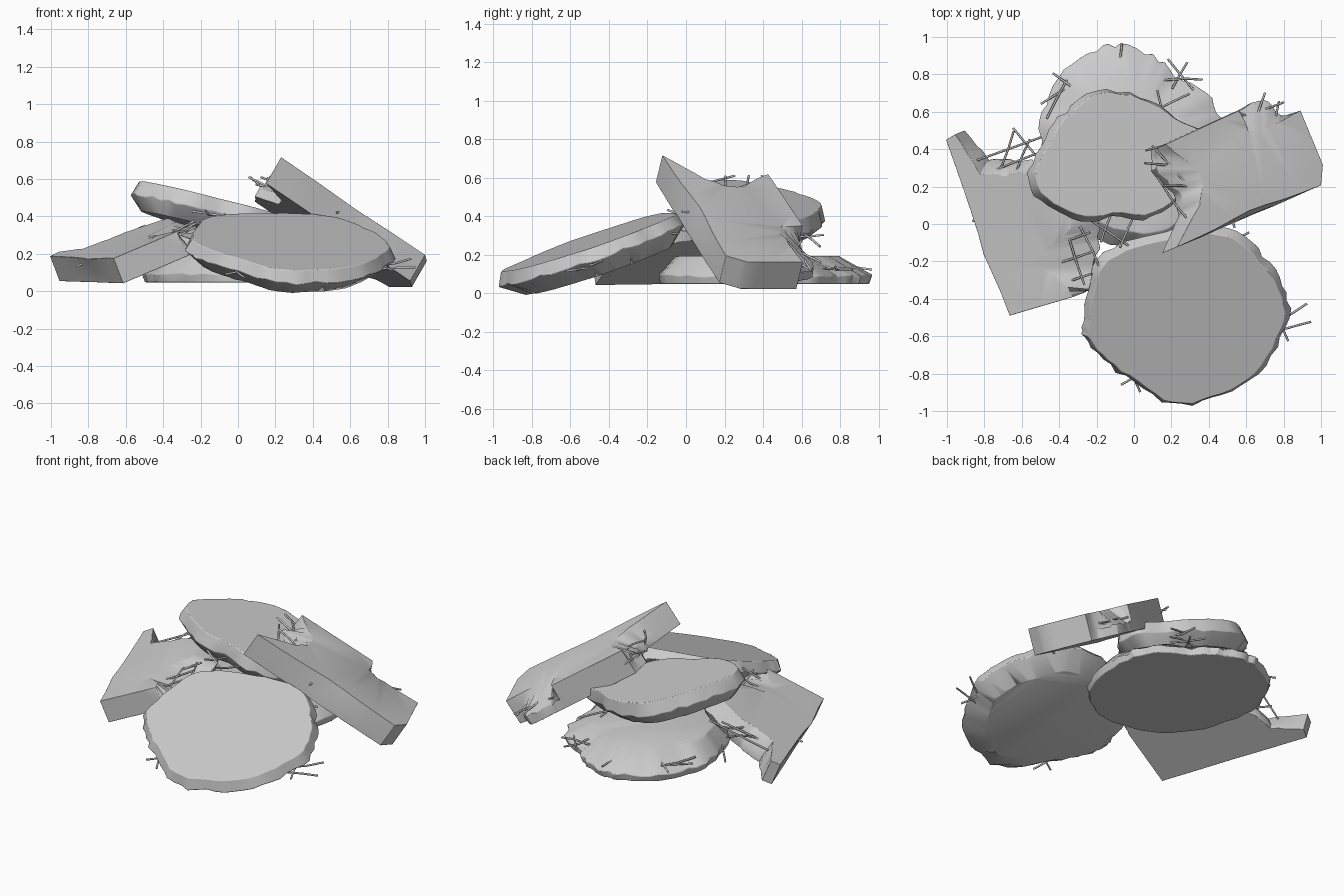
import bpy, bmesh, math, random
from mathutils import Vector
random.seed(4)

def plane_z(plane, x, y):
    x0, y0, z0, sx, sy = plane
    return z0 + sx * (x - x0) + sy * (y - y0)

def catmull(a, b, c, d, t):
    return 0.5 * (2*b + (c-a)*t + (2*a-5*b+4*c-d)*t*t + (3*b-a-3*c+d)*t**3)

# One broken slab: outline points are (x, y, top inset, bottom inset); insets pull towards a centre
def slab(name, pts, plane, thick, ring=0.0, sub=4, rounded=True, centre=None, rough=0.014):
    n = len(pts)
    cen = sum((Vector((p[0], p[1])) for p in pts), Vector((0, 0))) / n
    if centre:
        cen = Vector(centre)
    normal = Vector((-plane[3], -plane[4], 1)).normalized()
    base = []
    for i in range(n):
        a, b, c, d = (Vector(pts[(i + k) % n]) for k in (-1, 0, 1, 2))
        for k in range(sub):
            v = catmull(a, b, c, d, k / sub) if rounded else b.lerp(c, k / sub)
            rag = 1 if max(v[2], v[3]) > 0.02 else 0
            base.append((v, random.uniform(-rough, rough) * rag, rag))
    bm = bmesh.new()
    rings = []
    for h, col in ((0.5, 2), (ring, None), (-0.5, 3)):
        loop = []
        for v, j, rag in base:
            p = Vector((v[0], v[1]))
            out = (p - cen).normalized()
            p += out * (j if col is None else -max(0, v[col]) + j * 0.5)
            q = Vector((p.x, p.y, plane_z(plane, p.x, p.y)))
            wob = random.uniform(-0.05, 0.05) * rag if col is None else 0
            loop.append(bm.verts.new(q + normal * thick * (h + wob)))
        rings.append(loop)
    m = len(base)
    for up, lo in zip(rings, rings[1:]):
        for i in range(m):
            k = (i + 1) % m
            bm.faces.new((up[i], lo[i], lo[k], up[k]))
    bm.faces.new(rings[0])
    bm.faces.new(rings[-1])
    bmesh.ops.recalc_face_normals(bm, faces=bm.faces)
    bmesh.ops.triangulate(bm, faces=[f for f in bm.faces if len(f.verts) > 4])
    me = bpy.data.meshes.new(name)
    bm.to_mesh(me)
    bm.free()
    ob = bpy.data.objects.new(name, me)
    bpy.context.collection.objects.link(ob)
    mod = ob.modifiers.new("worn_edges", 'BEVEL')
    mod.width, mod.segments, mod.limit_method = 0.014, 2, 'ANGLE'
    mod.angle_limit = math.radians(40)
    bpy.context.view_layer.objects.active = ob
    ob.select_set(True)
    bpy.ops.object.shade_smooth_by_angle(angle=math.radians(50))
    ob.select_set(False)

# Slightly bent reinforcing bars lying in the plane of a slab
def rebar(name, segs, plane, lift=0.0):
    cu = bpy.data.curves.new(name, 'CURVE')
    cu.dimensions = '3D'
    cu.bevel_depth, cu.bevel_resolution, cu.use_fill_caps = 0.006, 1, True
    for x1, y1, x2, y2 in segs:
        sp = cu.splines.new('POLY')
        sp.points.add(2)
        for pt, t in zip(sp.points, (0, 0.55, 1)):
            x, y = x1 + (x2 - x1) * t, y1 + (y2 - y1) * t
            b = random.uniform(-0.01, 0.01)
            pt.co = (x + b * 0.5, y + b * 0.5, plane_z(plane, x, y) + lift + b, 1)
    bpy.context.collection.objects.link(bpy.data.objects.new(name, cu))

# Front disc, leaning up towards the back
FRONT = (0.27, -0.5, 0.187, -0.07, 0.34)
outline = [(-0.28, -0.52), (-0.25, -0.32), (-0.16, -0.15), (0.05, -0.05), (0.3, -0.01), (0.5, -0.01),
           (0.66, -0.13), (0.78, -0.28), (0.83, -0.45), (0.76, -0.65), (0.62, -0.83), (0.42, -0.93),
           (0.2, -0.965), (0.0, -0.84), (-0.17, -0.72), (-0.27, -0.6)]
slab("front_slab", [(x, y, 0.03, 0.11) for x, y in outline], FRONT, 0.155, 0.1)
rebar("front_slab_rebar", [(0.76, -0.57, 0.95, -0.52), (0.76, -0.53, 0.92, -0.43), (0.77, -0.45, 0.82, -0.63),
      (-0.07, -0.86, 0.08, -0.78), (-0.03, -0.76, 0.03, -0.9), (0.48, -0.12, 0.62, -0.04)], FRONT)

# Flat disc at the bottom
BASE = (0, 0.4, 0.12, 0.0, 0.0)
outline = [(-0.5, 0.45), (-0.47, 0.64), (-0.37, 0.82), (-0.2, 0.93), (-0.07, 0.955), (0.1, 0.9), (0.22, 0.8),
           (0.38, 0.7), (0.47, 0.55), (0.48, 0.3), (0.4, 0.05), (0.22, -0.1), (0.0, -0.14), (-0.25, -0.05),
           (-0.42, 0.15)]
slab("base_slab", [(x, y, 0.09 + 0.08 * (y > 0.5), 0.01) for x, y in outline], BASE, 0.145, -0.2)
rebar("base_slab_rebar", [(-0.5, 0.64, -0.28, 0.78), (-0.43, 0.81, -0.28, 0.68), (-0.47, 0.56, -0.36, 0.77),
      (-0.09, 0.8, -0.06, 0.97), (0.16, 0.77, 0.37, 0.775), (0.18, 0.88, 0.32, 0.72), (0.29, 0.87, 0.2, 0.72),
      (-0.65, 0.51, -0.5, 0.33)], BASE, 0.01)

# Upper disc, resting on the others
UPPER = (-0.5, 0.2, 0.505, -0.25, -0.07)
outline = [(-0.56, 0.28), (-0.47, 0.46), (-0.37, 0.6), (-0.2, 0.71), (0.03, 0.68), (0.22, 0.57), (0.37, 0.48),
           (0.38, 0.32), (0.27, 0.17), (0.1, 0.04), (-0.13, 0.03), (-0.33, 0.03), (-0.5, 0.12)]
slab("upper_slab", [(x, y, 0.02, 0.07) for x, y in outline], UPPER, 0.155, 0.0)
rebar("upper_slab_rebar", [(-0.24, 0.03, -0.01, -0.13), (-0.12, 0.06, -0.18, -0.1), (0.0, 0.05, -0.08, -0.13),
      (0.12, 0.71, 0.17, 0.55), (0.1, 0.6, 0.3, 0.7)], UPPER, -0.02)

# Left panel with straight outer edges and broken ends
LEFT = (-0.64, -0.49, 0.107, 0.38, 0.15)
slab("left_panel", [(-0.98, 0.46, 0, 0), (-0.81, -0.01, 0.04, 0), (-0.64, -0.48, 0, 0), (-0.3, -0.38, 0, 0),
      (-0.24, -0.35, 0.1, 0), (-0.24, -0.25, 0.22, 0), (-0.19, -0.1, 0.27, 0.03), (-0.2, 0.03, 0.12, 0.03),
      (-0.3, 0.26, 0.06, 0.04), (-0.53, 0.33, 0.05, 0.03), (-0.65, 0.33, 0.06, 0), (-0.8, 0.34, 0.06, 0),
      (-0.93, 0.49, 0, 0)], LEFT, 0.145, -0.15, 4, False, (-0.8, -0.2))
rebar("left_panel_rebar", [(-0.84, 0.34, -0.5, 0.46), (-0.72, 0.27, -0.64, 0.5), (-0.63, 0.28, -0.56, 0.45),
      (-0.77, 0.28, -0.52, 0.38), (-0.46, -0.12, -0.24, -0.05), (-0.47, -0.23, -0.22, -0.15),
      (-0.47, -0.34, -0.23, -0.27), (-0.37, -0.02, -0.27, -0.33), (-0.29, 0.0, -0.18, -0.25),
      (-0.87, 0.1, -0.78, 0.12), (-0.86, 0.02, -0.77, 0.03), (-0.84, 0.15, -0.79, -0.02)], LEFT, 0.04)

# Right panel, leaning steeply against the pile
RIGHT = (0.2, -0.13, 0.638, -0.575, -0.24)
slab("right_panel", [(0.19, -0.14, 0, 0), (0.58, 0.02, 0.03, 0), (0.96, 0.19, 0, 0), (0.97, 0.3, 0, 0),
      (0.85, 0.59, 0, 0), (0.77, 0.6, 0.1, 0), (0.71, 0.68, 0.22, 0), (0.58, 0.62, 0.14, 0), (0.52, 0.59, 0, 0),
      (0.13, 0.41, 0, 0), (0.13, 0.3, 0.17, 0), (0.25, 0.18, 0.08, 0), (0.28, 0.06, 0.04, 0)],
     RIGHT, 0.165, -0.15, 4, False, (0.56, 0.26))
rebar("right_panel_rebar", [(0.06, 0.39, 0.25, 0.45), (0.06, 0.33, 0.3, 0.3), (0.1, 0.42, 0.3, 0.18),
      (0.12, 0.25, 0.3, 0.0), (0.15, 0.2, 0.33, 0.2), (0.55, 0.56, 0.8, 0.65), (0.55, 0.6, 0.8, 0.5),
      (0.62, 0.48, 0.7, 0.7), (0.72, 0.44, 0.78, 0.66), (0.62, 0.5, 0.82, 0.56), (0.5, 0.12, 0.54, -0.02)],
      RIGHT, 0.01)
